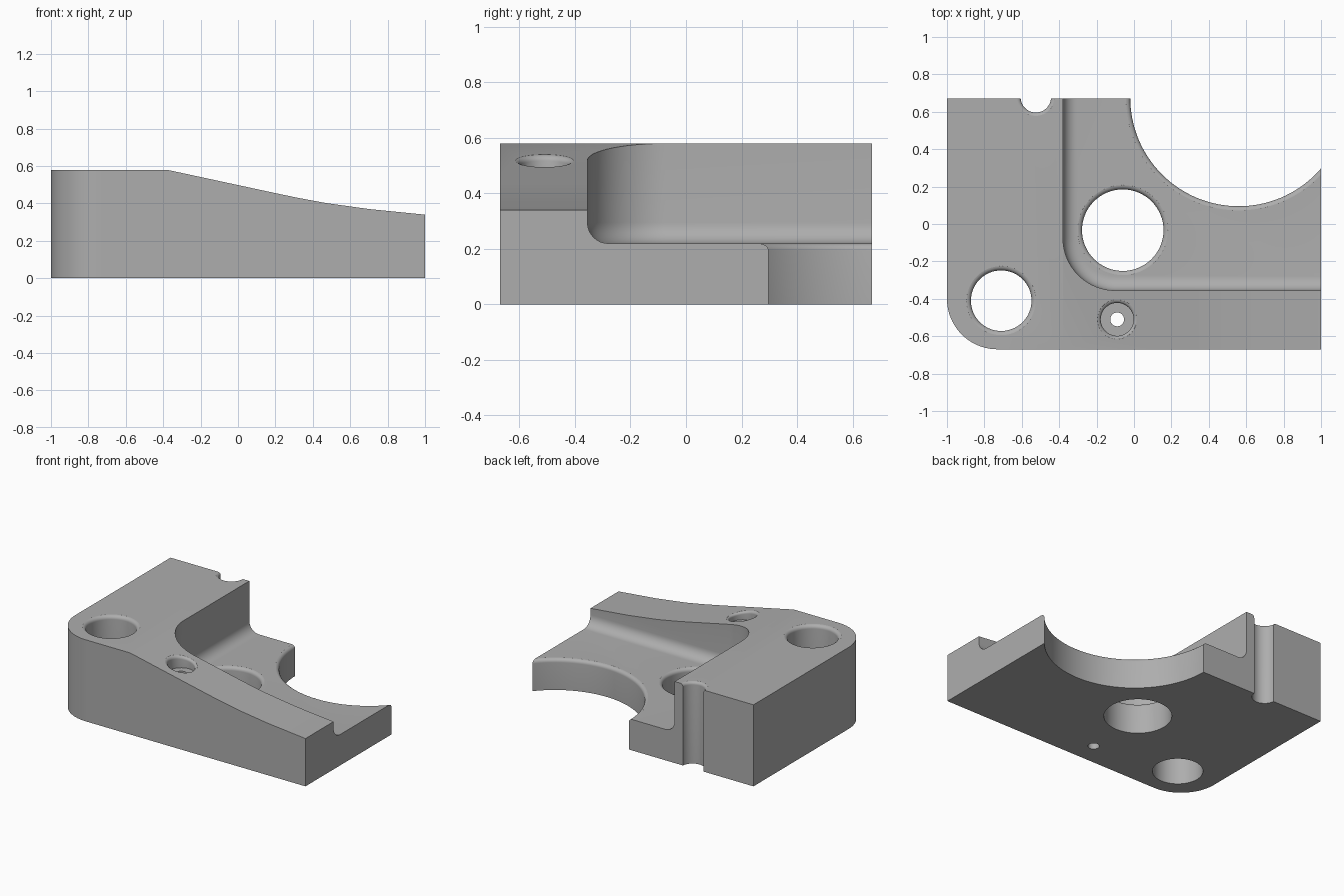
import bpy, bmesh, math

cube = bpy.data.objects.get("Cube")
if cube:
    bpy.data.objects.remove(cube, do_unlink=True)

grey = bpy.data.materials.new("machined_grey")
grey.use_nodes = True
grey.diffuse_color = (0.42, 0.42, 0.42, 1)
grey.node_tree.nodes["Principled BSDF"].inputs["Base Color"].default_value = grey.diffuse_color

W, D, H = 1.0, 0.67, 0.58
FLOOR = 0.22


def loft(name, rings):
    """Solid skinned through equal-length rings, closed with end caps."""
    bm = bmesh.new()
    loops = [[bm.verts.new(p) for p in ring] for ring in rings]
    for a, b in zip(loops, loops[1:]):
        for i in range(len(a)):
            j = (i + 1) % len(a)
            bm.faces.new((a[i], a[j], b[j], b[i]))
    bm.faces.new(loops[0])
    bm.faces.new(loops[-1])
    bmesh.ops.recalc_face_normals(bm, faces=bm.faces)
    mesh = bpy.data.meshes.new(name)
    bm.to_mesh(mesh)
    bm.free()
    mesh.materials.append(grey)
    obj = bpy.data.objects.new(name, mesh)
    bpy.context.collection.objects.link(obj)
    return obj


def arc(cx, cy, r, start, end, n):
    angles = [math.radians(start + (end - start) * i / n) for i in range(n + 1)]
    return [(cx + r * math.cos(a), cy + r * math.sin(a)) for a in angles]


def hole(name, cx, cy, r, bottom, top, flare=0.0, slope=0.0, sides=64):
    """Round cutter whose rim rolls outward by flare at the top surface."""
    steps = [(bottom, r, 0)]
    if flare:
        for i in range(7):
            a = math.radians(84 * i / 6)
            steps.append((top - flare + flare * math.sin(a), r + flare * (1 - math.cos(a)), slope))
        steps.append((top + 0.002, r + flare, slope))
    steps.append((top + 0.15, steps[-1][1], slope))
    rings = [[(x, y, z + s * (x - cx)) for x, y in arc(cx, cy, rad, 0, 360, sides)[:-1]]
             for z, rad, s in steps]
    return loft(name, rings)


def cut(target, cutter):
    cutter.hide_render = True
    mod = target.modifiers.new("cut", 'BOOLEAN')
    mod.operation = 'DIFFERENCE'
    mod.solver = 'EXACT'
    mod.object = cutter
    bpy.context.view_layer.objects.active = target
    bpy.ops.object.modifier_apply(modifier=mod.name)
    bpy.data.objects.remove(cutter, do_unlink=True)


# Block with one rounded corner
outline = arc(-W + 0.27, -D + 0.27, 0.27, 180, 270, 20) + [(W, -D), (W, D), (-W, D)]
block = loft("bracket_block", [[(x, y, z) for x, y in outline] for z in (0, H)])

# Gently curved downward slope of the front rail
slope = [(-0.38, H), (0.2, 0.455), (0.32, 0.43), (0.47, 0.402), (0.7, 0.37), (W, 0.34), (1.2, 0.32)]
side = slope + [(1.2, 0.9), (-0.38, 0.9)]
cut(block, loft("slope_cutter", [[(x, y, z) for x, z in side] for y in (-0.9, 0.9)]))


# Open pocket with a rounded corner and filleted floor
def pocket_ring(inset, z):
    r, x0, y0 = 0.28, -0.38, -0.355
    pts = arc(x0 + r, y0 + r, r - inset, 180, 270, 20)
    return [(x, y, z) for x, y in pts + [(1.5, y0 + inset), (1.5, 1.2), (x0 + inset, 1.2)]]


fillet = 0.075
rings = []
for i in range(9):
    a = math.radians(90 * i / 8)
    rings.append(pocket_ring(fillet * (1 - math.sin(a)), FLOOR + fillet * (1 - math.cos(a))))
rings.append(pocket_ring(0, 0.95))
cut(block, loft("pocket_cutter", rings))

# Bores, large side recess, back notch and counterbored screw hole
cut(block, hole("recess_cutter", 0.56, 0.675, 0.58, -0.1, FLOOR, 0.025, sides=128))
cut(block, hole("centre_bore_cutter", -0.06, -0.033, 0.218, -0.1, FLOOR, 0.025))
cut(block, hole("corner_bore_cutter", -0.71, -0.41, 0.162, -0.1, H, 0.025))
cut(block, hole("notch_cutter", -0.525, 0.677, 0.081, -0.1, H, 0.02))
cut(block, hole("counterbore_cutter", -0.09, -0.51, 0.088, 0.45, 0.517, 0.018, -0.215))
cut(block, hole("screw_hole_cutter", -0.09, -0.51, 0.037, -0.1, 0.6, sides=32))

# Smooth curved walls, keep machined edges crisp
bpy.ops.object.select_all(action='DESELECT')
block.select_set(True)
bpy.context.view_layer.objects.active = block
bpy.ops.object.shade_smooth_by_angle(angle=math.radians(25))
